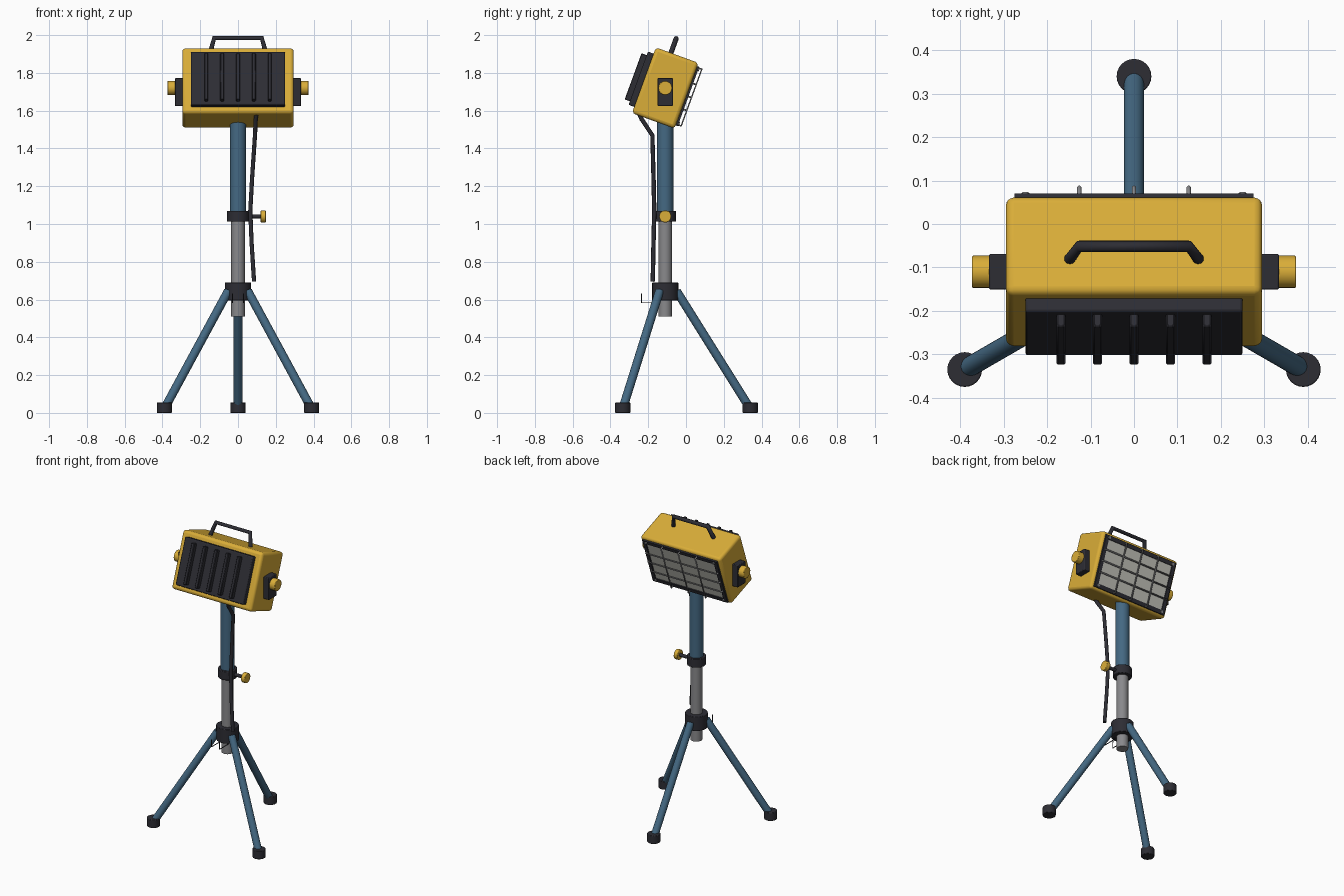
import bpy, math
from mathutils import Vector, Matrix

if "Cube" in bpy.data.objects:
    bpy.data.objects.remove(bpy.data.objects["Cube"])

CY = -0.11                       # y of the stand axis
HEAD = Matrix.Translation((0, CY, 1.72)) @ Matrix.Rotation(math.radians(-20), 4, 'X')


def mat(name, c):
    m = bpy.data.materials.new(name)
    m.diffuse_color = (*c, 1)
    m.use_nodes = True
    m.node_tree.nodes["Principled BSDF"].inputs["Base Color"].default_value = m.diffuse_color
    return m


YELLOW = mat("yellow paint", (0.70, 0.42, 0.04))
BLACK = mat("black plastic", (0.026, 0.026, 0.034))
BLUE = mat("blue steel", (0.058, 0.14, 0.225))
GREY = mat("grey metal", (0.25, 0.25, 0.26))
GLASS = mat("pale glass", (0.55, 0.55, 0.50))


def finish(o, name, m, bevel=0, seg=2, world=None):
    o.name = name
    o.data.materials.append(m)
    if bevel:
        b = o.modifiers.new("bevel", 'BEVEL')
        b.width, b.segments = bevel, seg
        b.limit_method = 'ANGLE'
    if world is not None:
        o.matrix_world = world
    return o


def box(name, lo, hi, m, bevel=0, seg=2, frame=None):
    lo, hi = Vector(lo), Vector(hi)
    bpy.ops.mesh.primitive_cube_add(size=1)
    o = bpy.context.object
    o.data.transform(Matrix.Translation((lo + hi) / 2) @ Matrix.Diagonal((*(hi - lo), 1)))
    if bevel:
        bpy.ops.object.shade_smooth_by_angle(angle=math.radians(35))
    return finish(o, name, m, bevel, seg, frame)


def rod(name, a, b, r, m, bevel=0, frame=None, sides=24):
    a, b = Vector(a), Vector(b)
    bpy.ops.mesh.primitive_cylinder_add(radius=r, depth=(b - a).length, vertices=sides)
    o = bpy.context.object
    rot = (b - a).to_track_quat('Z', 'Y').to_matrix().to_4x4()
    o.data.transform(Matrix.Translation((a + b) / 2) @ rot)
    bpy.ops.object.shade_smooth_by_angle(angle=math.radians(35))
    return finish(o, name, m, bevel, 2, frame)


def wire(name, pts, r, m, frame=None):
    cu = bpy.data.curves.new(name, 'CURVE')
    cu.dimensions = '3D'
    cu.bevel_depth, cu.bevel_resolution, cu.use_fill_caps = r, 3, True
    s = cu.splines.new('POLY')
    s.points.add(len(pts) - 1)
    for p, q in zip(s.points, pts):
        p.co = (*q, 1)
    o = bpy.data.objects.new(name, cu)
    bpy.context.collection.objects.link(o)
    return finish(o, name, m, world=frame)


# tripod legs and feet
for i, ang in enumerate((90, 210, 330)):
    d = Vector((math.cos(math.radians(ang)), math.sin(math.radians(ang)), 0))
    c = Vector((0, CY, 0))
    rod(f"leg_{i}", c + d * 0.06 + Vector((0, 0, 0.645)), c + d * 0.445 + Vector((0, 0, 0.03)), 0.023, BLUE)
    f = c + d * 0.45
    rod(f"foot_{i}", f, f + Vector((0, 0, 0.055)), 0.04, BLACK, 0.003)

# column
rod("leg_hub", (0, CY, 0.595), (0, CY, 0.69), 0.069, BLACK, 0.003)
rod("inner_pole", (0, CY, 0.51), (0, CY, 1.1), 0.036, GREY)
rod("outer_tube", (0, CY, 1.02), (0, CY, 1.58), 0.043, BLUE)
rod("clamp_collar", (0, CY, 1.012), (0, CY, 1.07), 0.058, BLACK, 0.003)
rod("clamp_screw", (0.05, CY, 1.04), (0.125, CY, 1.04), 0.011, BLACK)
rod("clamp_knob", (0.12, CY, 1.04), (0.147, CY, 1.04), 0.032, YELLOW, 0.003)

# cable hook on the hub
wire("cable_hook", [(-0.03, -0.236, 0.632), (-0.03, -0.236, 0.583), (-0.03, -0.15, 0.583), (-0.03, -0.15, 0.6)], 0.003, BLACK)
wire("cable_hook_right", [(0.03, -0.236, 0.632), (0.03, -0.236, 0.583), (0.03, -0.15, 0.583), (0.03, -0.15, 0.6)], 0.003, BLACK)

# lamp head body
box("lamp_body", (-0.295, -0.12, -0.185), (0.295, 0.12, 0.185), YELLOW, 0.018, 3, HEAD)

# finned heat sink on the front
box("heat_sink", (-0.25, -0.152, -0.15), (0.25, -0.11, 0.15), BLACK, 0.006, 2, HEAD)
for i in range(-2, 3):
    x = i * 0.084
    box(f"fin_{i + 2}", (x - 0.01, -0.181, -0.13), (x + 0.01, -0.145, 0.13), BLACK, 0.003, 1, HEAD)

# window bezel and glass on the back
for s in (-1, 1):
    box("bezel_side", (min(s * 0.275, s * 0.25), 0.11, -0.167), (max(s * 0.275, s * 0.25), 0.131, 0.167), BLACK, frame=HEAD)
    box("bezel_rail", (-0.25, 0.11, min(s * 0.167, s * 0.142)), (0.25, 0.131, max(s * 0.167, s * 0.142)), BLACK, frame=HEAD)
    for t in (-1, 1):
        rod("bezel_bolt", (s * 0.25, 0.125, t * 0.153), (s * 0.25, 0.137, t * 0.153), 0.009, GREY, frame=HEAD, sides=12)
box("glass_panel", (-0.251, 0.11, -0.143), (0.251, 0.125, 0.143), GLASS, frame=HEAD)

# wire guard
for i in range(-1, 2):
    x, z = i * 0.126, i * 0.073
    wire(f"guard_upright_{i + 1}", [(x, 0.125, -0.16), (x, 0.148, -0.16), (x, 0.148, 0.16), (x, 0.125, 0.16)], 0.005, GREY, HEAD)
    wire(f"guard_cross_{i + 1}", [(-0.262, 0.125, z), (-0.262, 0.142, z), (0.262, 0.142, z), (0.262, 0.125, z)], 0.005, GREY, HEAD)

# carrying handle
wire("handle", [(-0.15, -0.035, 0.175), (-0.126, -0.035, 0.268),
                (0.126, -0.035, 0.268), (0.15, -0.035, 0.175)], 0.0135, BLACK, HEAD)

# side brackets and tilt knobs
for s, side in ((-1, "left"), (1, "right")):
    xs = sorted((s * 0.285, s * 0.334))
    box(f"{side}_bracket", (xs[0], CY - 0.041, 1.625), (xs[1], CY + 0.041, 1.772), BLACK, 0.004)
    rod(f"{side}_tilt_knob", (s * 0.32, CY, 1.72), (s * 0.373, CY, 1.72), 0.037, YELLOW, 0.003)

# power cable
wire("power_cable", [(0.1, -0.255, 1.60), (0.094, -0.235, 1.555), (0.09, -0.178, 1.47), (0.075, -0.172, 1.25),
                     (0.065, -0.168, 1.07), (0.072, -0.172, 0.9), (0.085, -0.176, 0.695)], 0.0115, BLACK)
